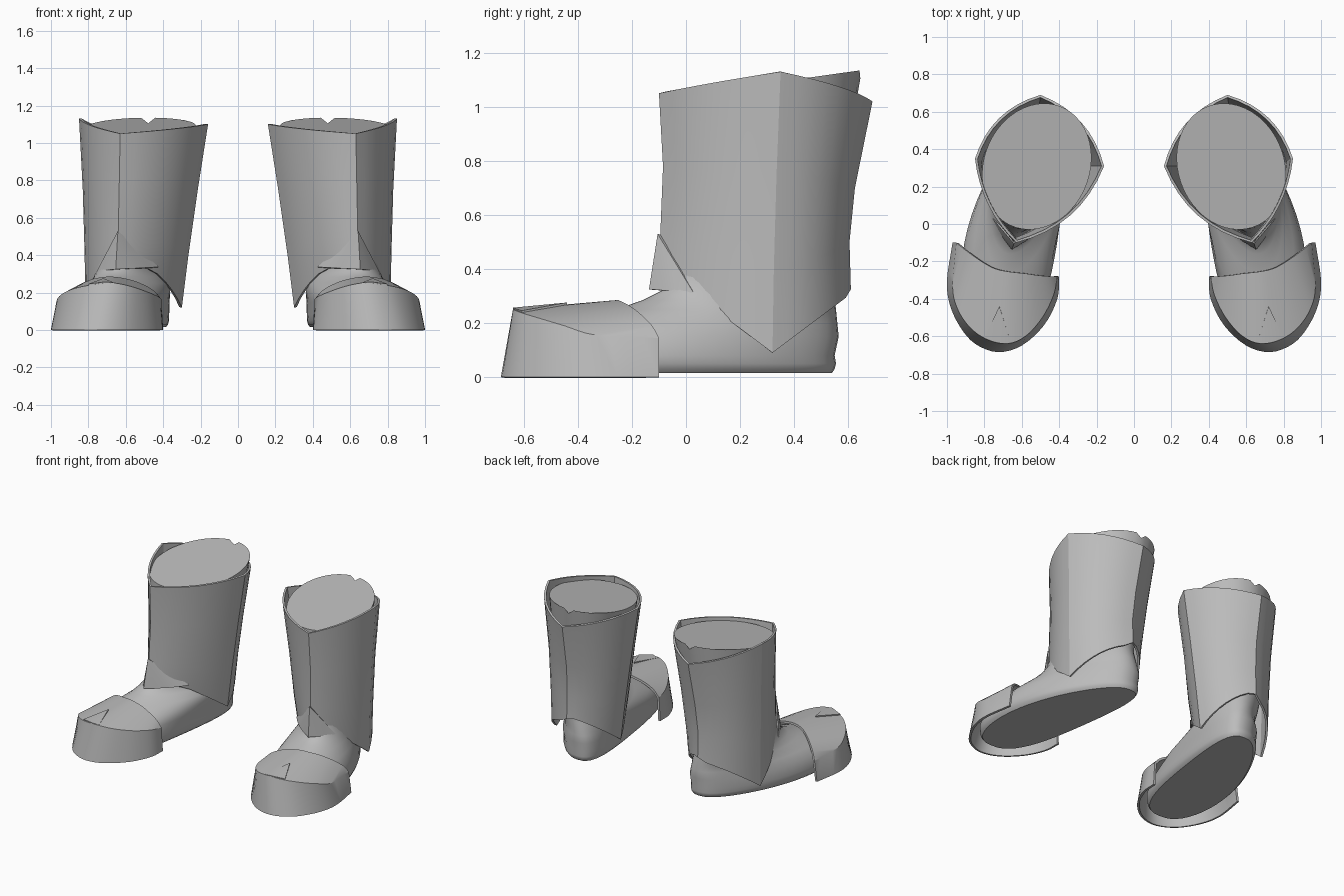
import bpy, bmesh
from math import sin, cos, pi, radians
from mathutils import Vector

if "Cube" in bpy.data.objects:
    bpy.data.objects.remove(bpy.data.objects["Cube"])

grey = bpy.data.materials.new("plain_grey")
grey.use_nodes = True
grey.diffuse_color = (0.5, 0.5, 0.5, 1)
grey.node_tree.nodes["Principled BSDF"].inputs["Base Color"].default_value = grey.diffuse_color


def loft(name, rows, closed, capped=False, thickness=0.0, angle=32):
    """Skin rows of points (top row first), then mirror to make the pair."""
    bm = bmesh.new()
    grid = [[bm.verts.new(p) for p in row] for row in rows]
    count = len(rows[0])
    for upper, lower in zip(grid, grid[1:]):
        for i in range(count if closed else count - 1):
            j = (i + 1) % count
            bm.faces.new((upper[i], lower[i], lower[j], upper[j]))
    if capped:
        bm.faces.new(grid[0])
        bm.faces.new(list(reversed(grid[-1])))
    bmesh.ops.remove_doubles(bm, verts=bm.verts[:], dist=0.0005)
    mesh = bpy.data.meshes.new(name)
    bm.to_mesh(mesh)
    bm.free()
    mesh.materials.append(grey)
    obj = bpy.data.objects.new(name, mesh)
    bpy.context.collection.objects.link(obj)
    bpy.ops.object.select_all(action="DESELECT")
    obj.select_set(True)
    bpy.context.view_layer.objects.active = obj
    if thickness:
        solid = obj.modifiers.new("thickness", "SOLIDIFY")
        solid.thickness = thickness
        solid.offset = -1
        bpy.ops.object.modifier_apply(modifier=solid.name)
    bpy.ops.object.shade_smooth_by_angle(angle=radians(angle))
    mirror = obj.modifiers.new("pair", "MIRROR")
    mirror.use_mirror_merge = False


def egg(z, back, heel_w, front, ball_w, bow=0.0, full=1.0, tilt=0.0, steps=48):
    """Horizontal egg-shaped section running from heel to toe."""
    ring = []
    for k in range(steps):
        a = 2 * pi * k / steps
        s = (1 - cos(a)) / 2
        x = back[0] + (front[0] - back[0]) * s + bow * sin(pi * s)
        y = back[1] + (front[1] - back[1]) * s
        w = (heel_w + (ball_w - heel_w) * s) * abs(sin(a)) ** full
        ring.append(Vector((x - w if k < steps / 2 else x + w, y, z + tilt * (1 - s))))
    return ring


def curve_through(points, steps=4):
    """Resample a row of points as a smooth curve through them."""
    pts = [Vector(p) for p in points]
    pts = [pts[0] * 2 - pts[1]] + pts + [pts[-1] * 2 - pts[-2]]
    out = []
    for a, b, c, d in zip(pts, pts[1:], pts[2:], pts[3:]):
        for k in range(steps):
            t = k / steps
            out.append(b + (c - a) * t / 2 + (a * 2 - b * 5 + c * 4 - d) * t * t / 2
                       + (b * 3 - a - c * 3 + d) * t ** 3 / 2)
    return out + [pts[-2]]


# Foot and lower leg, from the top rim down to the sole
top = egg(1.04, (.48, .645), .29, (.56, -.03), .29, tilt=.095)
top[0].z -= .03
inner = [
    top,
    egg(.85, (.5, .6), .27, (.57, -.03), .26),
    egg(.6, (.52, .56), .24, (.6, -.03), .21),
    egg(.4, (.52, .55), .21, (.63, -.05), .15),
    egg(.32, (.51, .545), .2, (.65, -.09), .15),
    egg(.285, (.5, .55), .2, (.66, -.16), .16),
    egg(.25, (.49, .555), .2, (.67, -.26), .19),
    egg(.2, (.48, .56), .2, (.69, -.44), .24, .02, .9),
    egg(.15, (.48, .565), .21, (.71, -.56), .26, .04, .8),
    egg(.08, (.48, .55), .21, (.71, -.6), .28, .05, .8),
    egg(.05, (.48, .555), .21, (.71, -.6), .275, .05, .8),
    egg(.03, (.48, .55), .205, (.71, -.6), .265, .05, .8),
    egg(.015, (.48, .54), .19, (.71, -.59), .25, .05, .8),
]
loft("boot_body", inner, True, capped=True, angle=45)

# Shin guard: four ridges joined by bowed panels
ridges = [
    [(.63, -.1, 1.05), (.635, -.085, .78), (.64, -.095, .53), (.645, -.1, .325)],
    [(.85, .35, 1.13), (.83, .335, .75), (.82, .325, .4), (.815, .32, .09)],
    [(.5, .69, 1.02), (.51, .625, .7), (.52, .605, .5), (.52, .61, .305)],
    [(.16, .31, 1.1), (.215, .31, .75), (.265, .31, .4), (.3, .31, .12)],
]
bulges = [(.045, .04), (.065, .055), (.065, .055), (.08, .055)]
guard = []
for r in range(4):
    row = []
    for c in range(4):
        a, b = Vector(ridges[c][r]), Vector(ridges[(c + 1) % 4][r])
        out = Vector((b.y - a.y, a.x - b.x, 0)).normalized()
        bulge = bulges[c][0] + (bulges[c][1] - bulges[c][0]) * r / 3
        for k in range(8):
            t = k / 8
            p = a.lerp(b, t) + out * bulge * 4 * t * (1 - t)
            if r == 3:
                # The hem climbs evenly from the low side points, level at the instep
                low = min(a, b, key=lambda v: v.z)
                p.z = min(.325, low.z + .75 * abs(p.y - low.y))
            row.append(p)
    guard.append(row)
loft("shin_guard", guard, True, thickness=.014, angle=14)

# Pointed ankle flap lying over the front of the guard hem
hem = []
for k in range(-4, 4):
    p = guard[3][k].copy()
    away = Vector((p.x - .55, p.y - .3, 0)).normalized()
    hem.append(p + away * (.038 - .006 * abs(k)))
    hem[-1].z = .325 + .003 * max(-k, 0) - .004 * max(k, 0)
loft("ankle_flap", [[(.642, -.105, .53)] * len(hem), hem], False, thickness=.01, angle=14)

# Toe cap: rear rim, upper wall edge and ground edge, outer side to inner side
rim = [(.95, -.1, .145), (.92, -.125, .19), (.86, -.17, .235), (.8, -.21, .265),
       (.74, -.24, .28), (.67, -.255, .285), (.58, -.265, .27), (.51, -.275, .245),
       (.45, -.28, .21), (.41, -.28, .165)]
edge = [rim[0], (.97, -.33, .155), (.945, -.45, .19), (.88, -.55, .22),
        (.79, -.615, .24), (.68, -.64, .252), (.58, -.6, .235), (.49, -.5, .205),
        (.43, -.38, .18), rim[-1]]
ground = [(.97, -.1), (1, -.3), (.985, -.43), (.93, -.55), (.85, -.64),
          (.73, -.685), (.6, -.65), (.48, -.54), (.41, -.4), (.4, -.28)]
cap_rows = [rim, edge, [(x, y, 0) for x, y in ground]]
loft("toe_cap", [curve_through(row)[::-1] for row in cap_rows], False,
     thickness=.015, angle=24)

# Small raised wedge on top of the toe
loft("toe_wedge", [[(.72, -.44, .276)] * 3,
                   [(.66, -.632, .252), (.71, -.64, .257), (.8, -.608, .246)]],
     False, thickness=.008)
